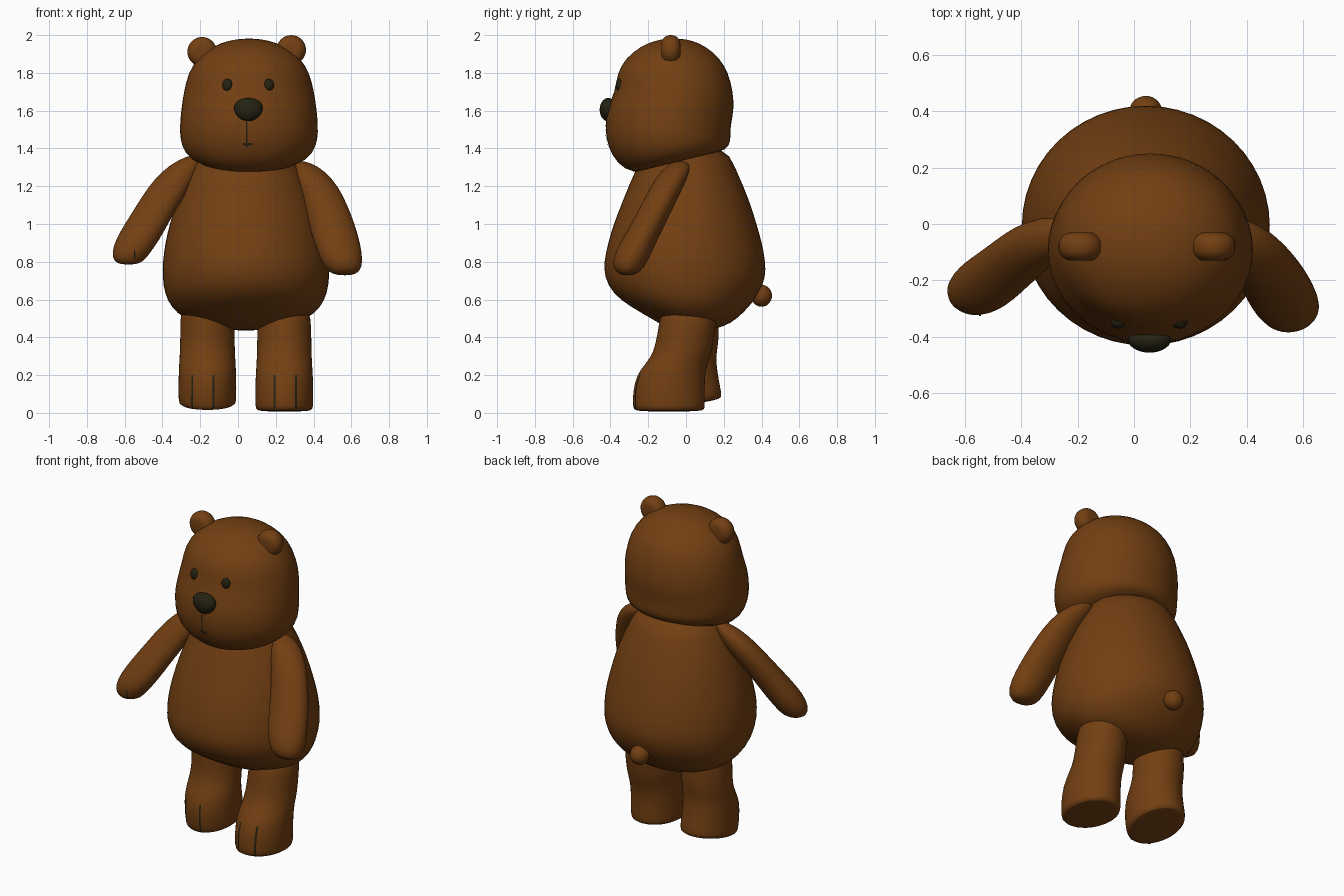
import bpy, bmesh, math
from mathutils import Vector, Matrix

cube = bpy.data.objects.get("Cube")
if cube:
    bpy.data.objects.remove(cube, do_unlink=True)


def material(name, rgb):
    m = bpy.data.materials.new(name)
    m.use_nodes = True
    m.diffuse_color = (*rgb, 1)
    bsdf = next(n for n in m.node_tree.nodes if n.type == 'BSDF_PRINCIPLED')
    bsdf.inputs["Base Color"].default_value = (*rgb, 1)
    bsdf.inputs["Roughness"].default_value = 0.8
    return m


FUR = material("brown fur", (0.17, 0.05, 0.006))
DARK = material("dark olive", (0.018, 0.016, 0.006))


def finish(name, bm, mat, subsurf=0, sharp=60):
    bmesh.ops.recalc_face_normals(bm, faces=bm.faces)
    me = bpy.data.meshes.new(name)
    bm.to_mesh(me)
    bm.free()
    me.materials.append(mat)
    ob = bpy.data.objects.new(name, me)
    bpy.context.collection.objects.link(ob)
    if subsurf:
        ob.modifiers.new("smooth", 'SUBSURF').levels = subsurf
        ob.modifiers["smooth"].render_levels = subsurf
    bpy.ops.object.select_all(action='DESELECT')
    ob.select_set(True)
    bpy.context.view_layer.objects.active = ob
    bpy.ops.object.shade_smooth_by_angle(angle=math.radians(sharp))
    return ob


def loft(name, rings, mat=FUR, segs=24, move=None, sharp=75):
    """Skin elliptical rings: (z, centre x, centre y, radius x, radius y, forward tilt)."""
    bm = bmesh.new()
    loops = []
    for z, cx, cy, rx, ry, *tilt in rings:
        t = tilt[0] if tilt else 0
        loop = []
        for i in range(segs):
            a = 2 * math.pi * i / segs
            y = ry * math.sin(a)
            loop.append(bm.verts.new((cx + rx * math.cos(a), cy + y, z + t * y)))
        loops.append(loop)
    for lo, hi in zip(loops, loops[1:]):
        for i in range(segs):
            j = (i + 1) % segs
            bm.faces.new((lo[i], lo[j], hi[j], hi[i]))
    bm.faces.new(loops[0])
    bm.faces.new(loops[-1])
    if move:
        bmesh.ops.transform(bm, matrix=move, verts=bm.verts)
    return finish(name, bm, mat, 1, sharp)


def ball(name, centre, radii, mat, taper=0.0):
    bm = bmesh.new()
    bmesh.ops.create_uvsphere(bm, u_segments=28, v_segments=18, radius=1)
    for v in bm.verts:
        v.co.x *= 1 + taper * v.co.z
        v.co = Vector([c + r * p for c, r, p in zip(centre, radii, v.co)])
    return finish(name, bm, mat)


def line(name, target, x, z0, z1, width=0.01):
    """Thin strip laid on the front of the target."""
    bm = bmesh.new()
    n = 10
    rows = [[bm.verts.new((x + s * width / 2, -0.8, z0 + (z1 - z0) * i / n)) for s in (-1, 1)]
            for i in range(n + 1)]
    for a, b in zip(rows, rows[1:]):
        bm.faces.new((a[0], a[1], b[1], b[0]))
    ob = finish(name, bm, DARK)
    sw = ob.modifiers.new("lay_on", 'SHRINKWRAP')
    sw.target = target
    sw.wrap_method = 'PROJECT'
    sw.use_project_y = True
    sw.use_positive_direction = True
    sw.use_negative_direction = False
    sw.wrap_mode = 'ABOVE_SURFACE'
    sw.offset = 0.004
    return ob


# Pear-shaped body
BX = 0.042
loft("body", [(z, BX, cy, rx, ry) for z, cy, rx, ry in (
    (0.435, 0.05, 0.06, 0.05), (0.455, 0.045, 0.22, 0.16), (0.50, 0.045, 0.335, 0.23),
    (0.56, 0.02, 0.40, 0.315), (0.63, 0.0, 0.435, 0.392), (0.72, -0.005, 0.447, 0.432),
    (0.80, -0.007, 0.445, 0.432), (0.90, -0.005, 0.432, 0.412), (1.0, -0.005, 0.408, 0.382),
    (1.1, 0.0, 0.377, 0.347), (1.2, 0.0, 0.34, 0.307), (1.3, 0.0, 0.29, 0.262),
    (1.42, 0.0, 0.22, 0.21))])

# Head, with the jaw dropping towards the front
HX = 0.058
head = loft("head", [(z, HX, cy, rx, ry, t) for z, cy, rx, ry, t in (
    (1.325, -0.03, 0.15, 0.14, 0.26), (1.328, -0.03, 0.275, 0.25, 0.26),
    (1.38, -0.065, 0.348, 0.305, 0.2), (1.45, -0.09, 0.368, 0.328, 0.12),
    (1.52, -0.095, 0.37, 0.338, 0.05), (1.61, -0.082, 0.362, 0.34, 0),
    (1.70, -0.063, 0.348, 0.315, 0), (1.80, -0.07, 0.325, 0.298, 0),
    (1.88, -0.07, 0.275, 0.25, 0), (1.94, -0.068, 0.195, 0.175, 0),
    (1.972, -0.065, 0.11, 0.10, 0), (1.982, -0.065, 0.03, 0.03, 0))])

# Ears: thick rounded discs
for side, x, z in (("left", 0.282, 1.922), ("right", -0.19, 1.912)):
    bm = bmesh.new()
    bmesh.ops.create_cone(bm, cap_ends=True, segments=32, radius1=0.078, radius2=0.078, depth=0.10)
    rims = [e for e in bm.edges if abs(e.verts[0].co.z - e.verts[1].co.z) < 1e-5]
    bmesh.ops.bevel(bm, geom=rims, offset=0.046, segments=6, profile=0.5, affect='EDGES')
    bmesh.ops.transform(bm, verts=bm.verts, matrix=Matrix.Translation((x, -0.08, z))
                        @ Matrix.Rotation(math.pi / 2, 4, 'X'))
    finish(side + "_ear", bm, FUR)

# Face
ball("nose", (0.055, -0.412, 1.605), (0.075, 0.045, 0.062), DARK, 0.15)
for side, x in (("left", 0.162), ("right", -0.055)):
    ball(side + "_eye", (x, -0.348, 1.735), (0.028, 0.024, 0.034), DARK)
line("mouth_line", head, 0.047, 1.41, 1.54, 0.008)
line("mouth_corner", head, 0.052, 1.418, 1.43, 0.05)

# Arms, hanging forwards
loft("left_arm", [
    (0.728, 0.565, -0.31, 0.03, 0.02), (0.742, 0.56, -0.308, 0.085, 0.065),
    (0.80, 0.552, -0.30, 0.112, 0.098), (0.90, 0.525, -0.255, 0.123, 0.096),
    (1.0, 0.497, -0.20, 0.122, 0.091), (1.1, 0.465, -0.15, 0.115, 0.089),
    (1.2, 0.425, -0.10, 0.107, 0.088), (1.28, 0.37, -0.055, 0.092, 0.078),
    (1.32, 0.34, -0.035, 0.055, 0.055), (1.333, 0.33, -0.03, 0.015, 0.015)])
right_arm = loft("right_arm", [
    (0.785, -0.58, -0.255, 0.03, 0.03), (0.797, -0.58, -0.25, 0.078, 0.062),
    (0.85, -0.566, -0.24, 0.104, 0.09), (0.92, -0.53, -0.215, 0.117, 0.10),
    (1.0, -0.485, -0.18, 0.115, 0.096), (1.1, -0.425, -0.13, 0.112, 0.09),
    (1.2, -0.362, -0.08, 0.112, 0.086), (1.28, -0.305, -0.05, 0.098, 0.076),
    (1.34, -0.255, -0.03, 0.065, 0.052), (1.37, -0.21, -0.02, 0.02, 0.02)])
line("right_finger_line", right_arm, -0.548, 0.82, 0.865, 0.007)

# Legs: the left one is planted, the right one swings back
LEG = ((0.008, 0.0, -0.09, 0.08, 0.10), (0.010, 0.0, -0.09, 0.148, 0.186),
       (0.03, 0.0, -0.09, 0.154, 0.193), (0.1, 0.0, -0.092, 0.155, 0.192),
       (0.2, 0.0, -0.082, 0.153, 0.184), (0.26, 0.0, -0.05, 0.148, 0.165),
       (0.32, 0.0, -0.017, 0.146, 0.155), (0.42, 0.0, 0.0, 0.144, 0.152),
       (0.50, 0.0, 0.012, 0.142, 0.152), (0.58, 0.0, 0.015, 0.12, 0.13))
back_swing = (Matrix.Translation((-0.162, 0, 0.59)) @ Matrix.Rotation(math.radians(10), 4, 'X')
              @ Matrix.Translation((0, 0, -0.55)))
for side, move, toes in (("left", Matrix.Translation((0.245, 0, 0)), (0.195, 0.305)),
                         ("right", back_swing, (-0.24, -0.13))):
    leg = loft(side + "_leg", LEG, move=move, sharp=50)
    for i, x in enumerate(toes):
        line(f"{side}_toe_line_{i + 1}", leg, x, 0.025, 0.2)

# Tail
ball("tail", (BX, 0.40, 0.62), (0.058, 0.055, 0.058), FUR)
